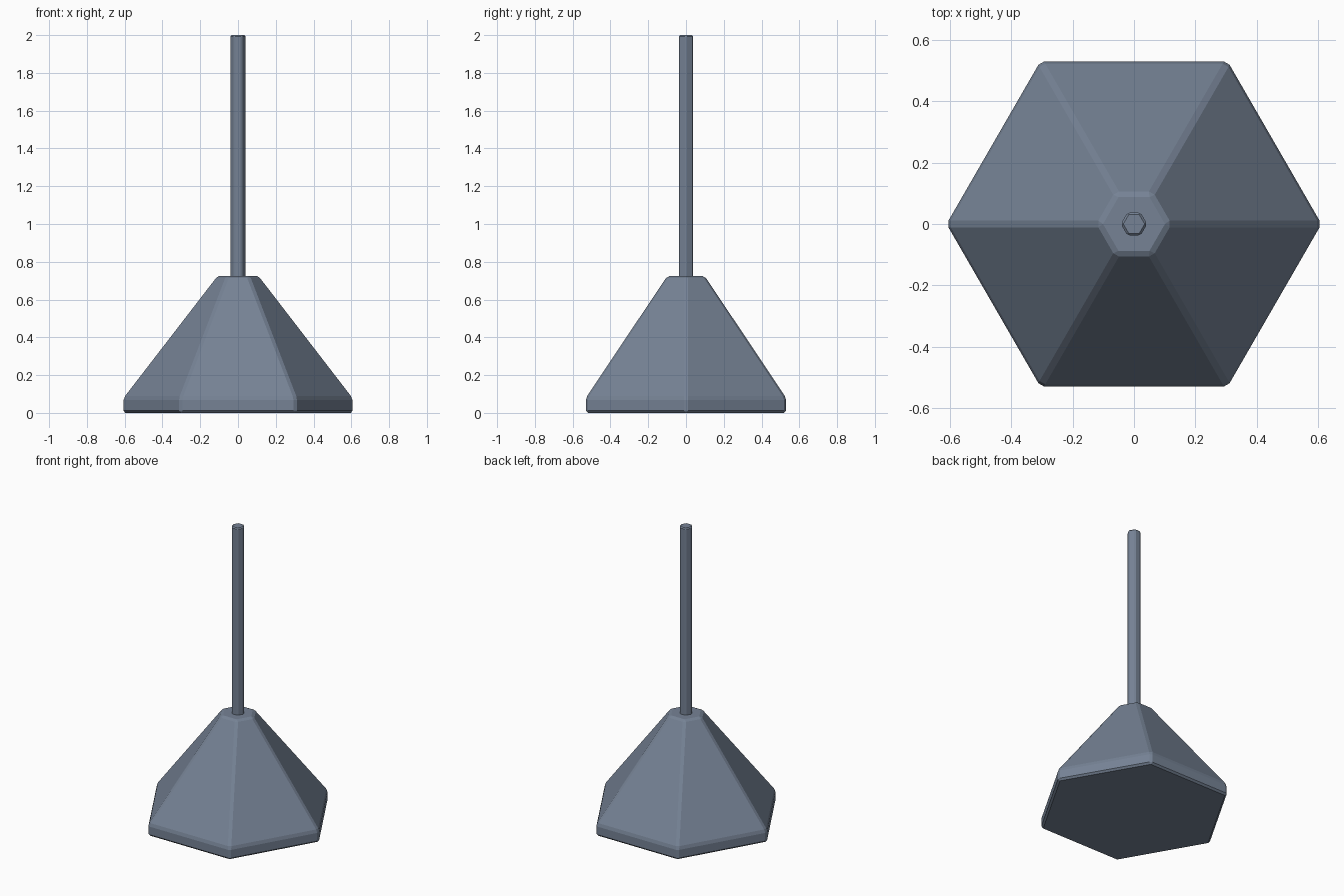
import bpy, bmesh, math

if "Cube" in bpy.data.objects:
    bpy.data.objects.remove(bpy.data.objects["Cube"])

SIDES = 6

steel = bpy.data.materials.new("slate_grey")
steel.diffuse_color = (0.18, 0.225, 0.30, 1)
steel.use_nodes = True
steel.node_tree.nodes["Principled BSDF"].inputs["Base Color"].default_value = steel.diffuse_color


def hex_part(name, profile, bevel):
    """Stack hexagonal rings given as (radius, z), cap both ends, chamfer edges."""
    bm = bmesh.new()
    rings = []
    for r, z in profile:
        rings.append([bm.verts.new((r * math.cos(math.tau * i / SIDES),
                                    r * math.sin(math.tau * i / SIDES), z))
                      for i in range(SIDES)])
    for low, high in zip(rings, rings[1:]):
        for i in range(SIDES):
            j = (i + 1) % SIDES
            bm.faces.new((low[i], low[j], high[j], high[i]))
    bm.faces.new(rings[0][::-1])
    bm.faces.new(rings[-1])
    bmesh.ops.bevel(bm, geom=bm.edges[:], offset=bevel, offset_type='OFFSET',
                    segments=1, profile=0.5, affect='EDGES', clamp_overlap=True)
    mesh = bpy.data.meshes.new(name)
    bm.to_mesh(mesh)
    bm.free()
    mesh.materials.append(steel)
    ob = bpy.data.objects.new(name, mesh)
    bpy.context.collection.objects.link(ob)
    return ob


# Weighted base: short upright rim, then a tapering hexagonal pyramid
hex_part("base", [(0.612, 0.006), (0.612, 0.085), (0.115, 0.73)], 0.012)
bpy.data.objects["base"].location.z = -0.006

# Upright pole
hex_part("pole", [(0.043, 0.70), (0.043, 2.0)], 0.007)
